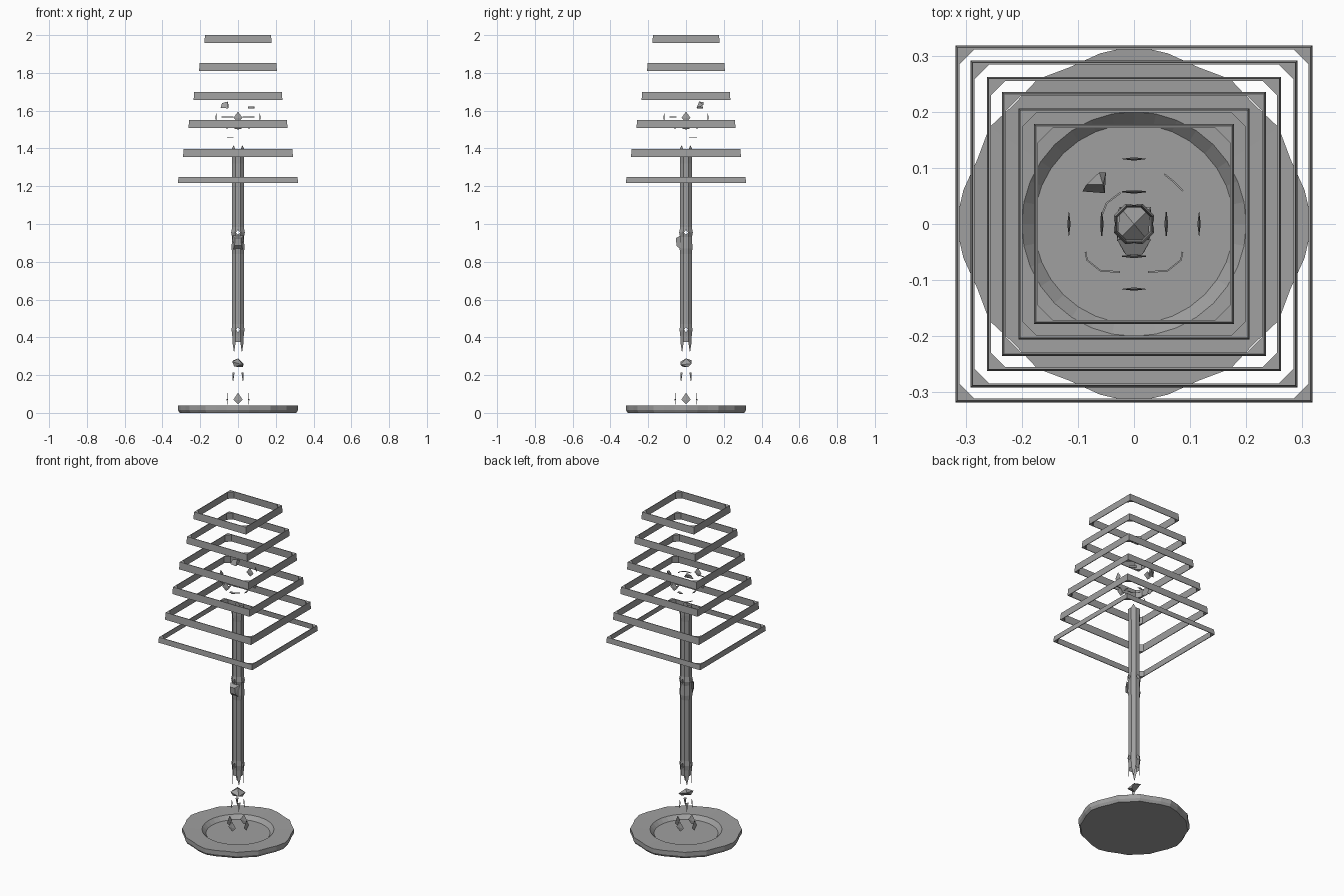
import bpy, bmesh
from math import sin, cos, pi, radians

cube = bpy.data.objects.get("Cube")
if cube:
    bpy.data.objects.remove(cube, do_unlink=True)

grey = bpy.data.materials.new("matte grey")
grey.use_nodes = True
COLOUR = (0.35, 0.35, 0.35, 1)
grey.diffuse_color = COLOUR
for node in grey.node_tree.nodes:
    if node.type == 'BSDF_PRINCIPLED':
        node.inputs["Base Color"].default_value = COLOUR


def finish(name, bm):
    """Turn a bmesh into a flat shaded grey object."""
    bmesh.ops.recalc_face_normals(bm, faces=bm.faces[:])
    mesh = bpy.data.meshes.new(name)
    bm.to_mesh(mesh)
    bm.free()
    mesh.materials.append(grey)
    obj = bpy.data.objects.new(name, mesh)
    bpy.context.collection.objects.link(obj)
    return obj


def add_loop(bm, pts, z):
    return [bm.verts.new((x, y, z)) for x, y in pts]


def bridge(bm, a, b):
    n = len(a)
    for i in range(n):
        j = (i + 1) % n
        bm.faces.new((a[i], a[j], b[j], b[i]))


def circle(n, radius, start=0.0):
    return [(radius * cos(start + 2 * pi * i / n),
             radius * sin(start + 2 * pi * i / n)) for i in range(n)]


def shard(name, pts):
    """Small faceted piece: the hull of a few points."""
    bm = bmesh.new()
    for p in pts:
        bm.verts.new(p)
    bmesh.ops.convex_hull(bm, input=bm.verts[:])
    return finish(name, bm)


def turned(p, k):
    """Quarter turns about the lamp's axis."""
    x, y, z = p
    for _ in range(k):
        x, y = -y, x
    return x, y, z


def strip(name, path, z0, z1):
    """Thin upright band along an open path."""
    bm = bmesh.new()
    low, high = add_loop(bm, path, z0), add_loop(bm, path, z1)
    for i in range(len(path) - 1):
        bm.faces.new((low[i], low[i + 1], high[i + 1], high[i]))
    obj = finish(name, bm)
    mod = obj.modifiers.new("thickness", 'SOLIDIFY')
    mod.thickness = 0.003
    return obj


# Base: ragged disc with a shallow round dish
SIDES = 32


def ragged(scale):
    pts = []
    for i, (x, y) in enumerate(circle(SIDES, 1)):
        r = 0.318 if i % 8 == 0 else (0.310 if i % 2 else 0.302)
        pts.append((x * r * scale, y * r * scale))
    return pts


bm = bmesh.new()
loops = [add_loop(bm, ragged(0.97), 0.0),
         add_loop(bm, ragged(1.0), 0.015),
         add_loop(bm, ragged(1.0), 0.04),
         add_loop(bm, circle(SIDES, 0.2), 0.037),
         add_loop(bm, circle(SIDES, 0.178), 0.014)]
for a, b in zip(loops, loops[1:]):
    bridge(bm, a, b)
bm.faces.new(loops[0])
bm.faces.new(loops[-1])
finish("base", bm)

# Shade: stacked square bands with solid corner blocks
BANDS = [(0.318, 1.217, 1.249), (0.291, 1.354, 1.397), (0.262, 1.508, 1.55),
         (0.235, 1.656, 1.70), (0.206, 1.81, 1.852), (0.178, 1.957, 2.0)]


def square(h):
    return [(h, -h), (h, h), (-h, h), (-h, -h)]


def cut_square(h, c):
    """Two points per corner, in the same order as square()."""
    return [(h - c, -h), (h, c - h), (h, h - c), (h - c, h),
            (c - h, h), (-h, h - c), (-h, c - h), (c - h, -h)]


for n, (half, z0, z1) in enumerate(BANDS):
    bm = bmesh.new()
    outs, ins = [], []
    for h, z in ((half, z0), (half - 0.003, z1)):
        outs.append(add_loop(bm, square(h), z))
        ins.append(add_loop(bm, cut_square(h - 0.004, 0.026), z))
    bridge(bm, outs[0], outs[1])
    bridge(bm, ins[0], ins[1])
    for o, i in zip(outs, ins):
        for k in range(4):
            bm.faces.new((o[k], i[2 * k], i[2 * k + 1]))
            bm.faces.new((o[k], o[(k + 1) % 4], i[(2 * k + 2) % 8], i[2 * k + 1]))
    finish("shade_band_%d" % (n + 1), bm)

# Pole: open eight sided tube with two pierced collars and spiked ends
PROFILE = [(0.375, 0.032), (0.41, 0.033), (0.44, 0.037), (0.47, 0.033),
           (0.84, 0.033), (0.87, 0.037), (0.93, 0.034), (0.955, 0.039),
           (0.984, 0.033), (1.32, 0.033), (1.36, 0.036), (1.395, 0.036)]
PIERCED = (1, 6)
bm = bmesh.new()
rings = [add_loop(bm, circle(8, r, radians(22.5)), z) for z, r in PROFILE]


def pierced_panel(a, b, c, d, mid_a, mid_b):
    """Two-tier panel with a diamond opening at its middle."""
    low = bm.verts.new(mid_a.co.lerp(mid_b.co, 0.5).lerp(a.co.lerp(b.co, 0.5), 0.5))
    high = bm.verts.new(mid_a.co.lerp(mid_b.co, 0.5).lerp(c.co.lerp(d.co, 0.5), 0.5))
    left = bm.verts.new(mid_a.co.lerp(mid_b.co, 0.15))
    right = bm.verts.new(mid_a.co.lerp(mid_b.co, 0.85))
    for f in ((a, b, low), (b, right, low), (a, low, left), (b, mid_b, right),
              (a, left, mid_a), (c, d, high), (c, high, right), (d, left, high),
              (c, right, mid_b), (d, mid_a, left)):
        bm.faces.new(f)


for lv in range(len(rings) - 1):
    lo, hi = rings[lv], rings[lv + 1]
    for i in range(8):
        j = (i + 1) % 8
        if i % 2 and lv in PIERCED:
            top = rings[lv + 2]
            pierced_panel(lo[i], lo[j], top[j], top[i], hi[i], hi[j])
        elif not (i % 2 and lv - 1 in PIERCED):
            bm.faces.new((lo[i], lo[j], hi[j], hi[i]))
for ring, tip in ((rings[0], 0.317), (rings[-1], 1.418)):
    for i in range(0, 8, 2):
        mid = ring[i].co.lerp(ring[i + 1].co, 0.5)
        mid.z = tip
        bm.faces.new((ring[i], ring[i + 1], bm.verts.new(mid)))
finish("pole", bm)

# Switch knob on the front of the upper collar
shard("switch_knob", [(-0.03, -0.028, 0.94), (0.03, -0.028, 0.94),
                      (-0.015, -0.054, 0.925), (0.015, -0.054, 0.925),
                      (-0.018, -0.05, 0.885), (0.018, -0.05, 0.885),
                      (-0.025, -0.028, 0.865), (0.025, -0.028, 0.865)])

# Broken pieces below the pole
shard("stem_chunk", [(-0.03, -0.03, 0.27), (0.025, -0.03, 0.255),
                     (0.03, 0.03, 0.26), (-0.025, 0.03, 0.278),
                     (0, 0, 0.288), (0.025, 0.01, 0.242), (-0.02, -0.02, 0.245)])
for k in range(4):
    shard("stem_sliver_%d" % (k + 1),
          [turned(p, k) for p in ((0.03, 0.018, 0.215), (0.018, 0.03, 0.215),
                                  (0.026, 0.026, 0.19), (0.03, 0.026, 0.162),
                                  (0.021, 0.021, 0.2))])


# Diamond plates around the foot of the stem and the lamp holder
def diamond_plates(name, radius, z0, z1, wide):
    mid = z0 * 0.6 + z1 * 0.4
    pts = [(wide, radius, mid), (-wide, radius, mid), (0, radius, z0),
           (0, radius, z1), (0, radius + 0.003, mid), (0, radius - 0.003, mid)]
    for k in range(4):
        shard("%s_%d" % (name, k + 1), [turned(p, k) for p in pts])


diamond_plates("foot_plate", 0.057, 0.045, 0.106, 0.025)
diamond_plates("holder_plate", 0.116, 1.54, 1.595, 0.024)
diamond_plates("inner_plate", 0.058, 1.50, 1.515, 0.024)

# Bulb remains: one chunk, thin curved strips and a small centre piece
shard("bulb_chunk", [(-0.092, 0.058, 1.615), (-0.052, 0.055, 1.612),
                     (-0.05, 0.092, 1.63), (-0.062, 0.092, 1.645),
                     (-0.085, 0.07, 1.64), (-0.055, 0.07, 1.648)])
strip("bulb_strip_back", [(0.055, 0.09), (0.07, 0.078), (0.088, 0.06)], 1.612, 1.622)
for side, label in ((1, "left"), (-1, "right")):
    strip("bulb_strip_" + label,
          [(side * 0.088, -0.05), (side * 0.085, -0.065),
           (side * 0.06, -0.085), (side * 0.025, -0.087)], 1.565, 1.569)
strip("bulb_strip_inner", [(-0.058, 0.018), (-0.05, 0.038), (-0.025, 0.057)], 1.455, 1.459)
